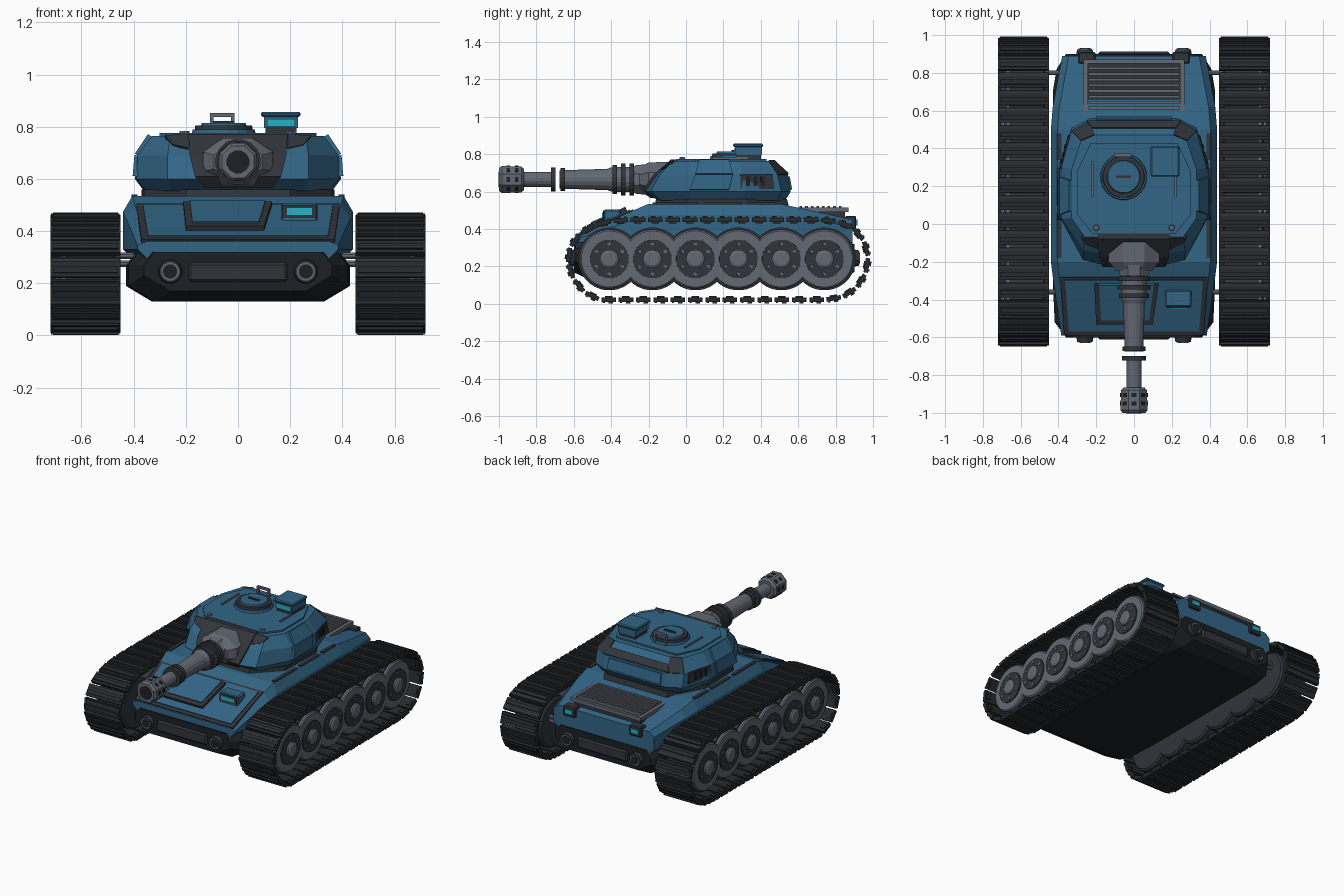
import bpy, bmesh, math
from mathutils import Vector, Matrix

old = bpy.data.objects.get("Cube")
if old:
    bpy.data.objects.remove(old, do_unlink=True)


def material(name, rgb):
    m = bpy.data.materials.new(name)
    m.use_nodes = True
    m.diffuse_color = (*rgb, 1)
    m.node_tree.nodes["Principled BSDF"].inputs["Base Color"].default_value = (*rgb, 1)
    return m


BLUE = material("armour blue", (0.032, 0.13, 0.235))
BLACK = material("hull black", (0.012, 0.015, 0.018))
DARK = material("dark steel", (0.03, 0.034, 0.042))
RUBBER = material("track black", (0.02, 0.023, 0.026))
GREY = material("gun grey", (0.125, 0.138, 0.168))
CYAN = material("lamp cyan", (0.02, 0.45, 0.57))


def finish(name, bm, *mats):
    bmesh.ops.recalc_face_normals(bm, faces=bm.faces)
    me = bpy.data.meshes.new(name)
    bm.to_mesh(me)
    bm.free()
    for m in mats:
        me.materials.append(m)
    ob = bpy.data.objects.new(name, me)
    bpy.context.collection.objects.link(ob)
    return ob


def bevel(ob, w):
    mod = ob.modifiers.new("bevel", 'BEVEL')
    mod.width, mod.segments, mod.limit_method = w, 1, 'ANGLE'
    return ob


def loft(name, rings, mat):
    """Skin equal-length loops and cap both ends."""
    bm = bmesh.new()
    loops = [[bm.verts.new(p) for p in r] for r in rings]
    n = len(loops[0])
    for a, b in zip(loops, loops[1:]):
        for i in range(n):
            j = (i + 1) % n
            bm.faces.new((a[i], a[j], b[j], b[i]))
    bm.faces.new(loops[0])
    bm.faces.new(loops[-1])
    return finish(name, bm, mat)


def box(name, lo, hi, mat, w=0.0):
    x, y, z = lo
    X, Y, Z = hi
    ob = loft(name, [[(x, y, h), (X, y, h), (X, Y, h), (x, Y, h)] for h in (z, Z)], mat)
    return bevel(ob, w) if w else ob


def plate(name, pts, t, mat, sink=0.01):
    """Flat slab on a counter-clockwise outline, thickened along its normal."""
    p = [Vector(q) for q in pts]
    n = (p[1] - p[0]).cross(p[2] - p[0]).normalized()
    return loft(name, [[q - n * sink for q in p], [q + n * t for q in p]], mat)


def lathe(name, centre, axis, profile, sides, mat, squash=1.0):
    """Turn (distance, radius) pairs about the x, y or z axis."""
    c = Vector(centre)
    rings = []
    for d, r in profile:
        ring = []
        for k in range(sides):
            a = 2 * math.pi * (k + 0.5) / sides
            u, v = r * math.cos(a), r * math.sin(a) * squash
            ring.append(c + Vector({'x': (d, u, v), 'y': (u, d, v), 'z': (u, v, d)}[axis]))
        rings.append(ring)
    return loft(name, rings, mat)


def mirrored(half):
    return half + [(-x, *rest) for x, *rest in reversed(half)]


def along_y(name, sections, mat):
    return loft(name, [[(x, y, z) for x, z in mirrored(h)] for y, h in sections], mat)


def along_z(name, sections, mat):
    return loft(name, [[(x, y, z) for x, y in mirrored(h)] for z, h in sections], mat)


# Hull
def tub(w, z):
    return [(w - 0.1, z), (w, z + 0.06), (w, 0.27), (w - 0.04, 0.32)]


along_y("lower_hull", [(-0.6, tub(0.36, 0.17)), (-0.52, tub(0.42, 0.13)), (-0.3, tub(0.43, 0.13)),
                       (0.7, tub(0.43, 0.13)), (0.82, tub(0.41, 0.13)), (0.9, tub(0.36, 0.17))], BLACK)


def shell(w, zs, zt):
    return [(w - 0.05, 0.28), (w, 0.33), (w, zs), (w - 0.035, zt)]


along_y("upper_hull", [(-0.59, shell(0.385, 0.345, 0.36)), (-0.28, shell(0.43, 0.45, 0.5)),
                       (-0.2, shell(0.44, 0.475, 0.535)), (0.5, shell(0.44, 0.475, 0.535)),
                       (0.62, shell(0.43, 0.46, 0.51)), (0.89, shell(0.38, 0.42, 0.45))], BLUE)


# Sloped front plate with crew hatch
def slope(x, y):
    return (x, y, 0.36 + (y + 0.59) * 0.452)


def front_plate(name, xa, xb, xc, xd, y0, y1, t, mat):
    plate(name, [slope(xa, y0), slope(xb, y0), slope(xc, y1), slope(xd, y1)], t, mat)


front_plate("front_plate_frame", -0.37, 0.37, 0.39, -0.39, -0.585, -0.28, 0.006, DARK)
front_plate("front_plate", -0.345, 0.345, 0.365, -0.365, -0.565, -0.295, 0.012, BLUE)
front_plate("driver_hatch_frame", -0.2, 0.1, 0.13, -0.21, -0.52, -0.31, 0.03, DARK)
front_plate("driver_hatch", -0.175, 0.08, 0.105, -0.185, -0.495, -0.31, 0.036, BLUE)
box("front_lamp_housing", (0.165, -0.44, 0.41), (0.305, -0.35, 0.505), BLUE, 0.008)
box("front_lamp_frame", (0.17, -0.445, 0.45), (0.3, -0.438, 0.5), DARK)
box("front_lamp_glass", (0.187, -0.45, 0.462), (0.283, -0.444, 0.488), CYAN)

# Bumpers and round lamps at both ends
for end, s, y in (("front", -1, -0.6), ("rear", 1, 0.9)):
    ys = sorted((y - s * 0.02, y + s * 0.012))
    box(end + "_bumper_panel", (-0.19, ys[0], 0.205), (0.19, ys[1], 0.28), DARK, 0.01)
    for x in (-0.26, 0.26):
        lathe(end + "_lamp_ring", (x, y, 0.245), 'y', [(0, 0.047), (s * 0.025, 0.042)], 12, DARK)
        lathe(end + "_lamp_rim", (x, y, 0.245), 'y', [(0, 0.035), (s * 0.028, 0.035)], 12, GREY)
        lathe(end + "_lamp_lens", (x, y, 0.245), 'y', [(0, 0.028), (s * 0.031, 0.028)], 12, BLACK)
for x in (-0.25, 0.25):
    box("tail_light_housing", (x - 0.045, 0.85, 0.4), (x + 0.045, 0.91, 0.47), DARK, 0.006)
    box("tail_light", (x - 0.03, 0.9, 0.42), (x + 0.03, 0.917, 0.45), CYAN)

# Engine grille
box("grille_base", (-0.25, 0.59, 0.44), (0.25, 0.85, 0.502), DARK)
for x in (-0.255, 0.255):
    box("grille_side", (x - 0.012, 0.58, 0.49), (x + 0.012, 0.865, 0.515), GREY)
for y in (0.585, 0.86):
    box("grille_end", (-0.265, y - 0.01, 0.49), (0.265, y + 0.01, 0.515), GREY)
for i in range(8):
    y = 0.615 + i * 0.03
    box("grille_slat", (-0.24, y - 0.008, 0.495), (0.24, y + 0.006, 0.522), GREY)

# Deck trim and suspension arms
for s in (-1, 1):
    for y0, y1 in ((-0.18, 0.06), (0.1, 0.3), (0.34, 0.48)):
        xs = sorted((s * 0.385, s * 0.408))
        box("deck_trim", (xs[0], y0, 0.52), (xs[1], y1, 0.541), DARK)
    for y in (-0.36, 0.8):
        for z in (0.275, 0.305):
            lathe("suspension_arm", (0, y, z), 'x', [(s * 0.36, 0.013), (s * 0.52, 0.013)], 8, GREY)

# Tracks: links stepped round a closed path
PATH = [Vector(p) for p in ((-0.46, 0.022), (0.8, 0.022), (0.89, 0.06), (0.95, 0.13), (0.978, 0.22),
                            (0.97, 0.3), (0.93, 0.38), (0.86, 0.43), (0.75, 0.45), (-0.36, 0.45),
                            (-0.5, 0.42), (-0.59, 0.36), (-0.638, 0.27), (-0.625, 0.17), (-0.56, 0.07))]
EDGES = list(zip(PATH, PATH[1:] + PATH[:1]))
LENGTH = sum((b - a).length for a, b in EDGES)


def on_path(d):
    d %= LENGTH
    for a, b in EDGES:
        step = (b - a).length
        if d <= step:
            return a.lerp(b, d / step)
        d -= step
    return PATH[0]


LINKS = 40
for side, s in (("right", -1), ("left", 1)):
    bm = bmesh.new()
    for i in range(LINKS):
        a, b = on_path(i * LENGTH / LINKS), on_path((i + 1) * LENGTH / LINKS)
        mid, t = (a + b) / 2, (b - a).normalized()
        rot = Matrix(((1, 0, 0), (0, t.x, -t.y), (0, t.y, t.x))).to_4x4()
        place = Matrix.Translation((s * 0.585, mid.x, mid.y)) @ rot
        # link plate, end blocks, tread bars: offset x, y, z then size, slot
        for ox, oy, oz, w, l, h, slot in ((0, 0, 0, 0.268, 0.078, 0.024, 0), (0, 0.012, -0.013, 0.25, 0.024, 0.016, 0),
                                          (0, -0.026, -0.012, 0.262, 0.012, 0.012, 1),
                                          (0.11, 0, 0.012, 0.03, 0.04, 0.014, 0), (-0.11, 0, 0.012, 0.03, 0.04, 0.014, 0)):
            m = place @ Matrix.Translation((ox, oy, oz)) @ Matrix.Diagonal((w, l, h, 1))
            vs = bmesh.ops.create_cube(bm, size=1, matrix=m)["verts"]
            for f in {f for v in vs for f in v.link_faces}:
                f.material_index = slot
    finish(side + "_track", bm, RUBBER, DARK)

    # Road wheels
    for i in range(6):
        c = (0, -0.41 + i * 0.23, 0.24)
        lathe(side + "_wheel_tyre", c, 'x', [(s * 0.47, 0.155), (s * 0.48, 0.168), (s * 0.66, 0.168)], 32, DARK)
        lathe(side + "_wheel_rim", c, 'x', [(s * 0.5, 0.158), (s * 0.675, 0.158), (s * 0.682, 0.15)], 32, GREY)
        lathe(side + "_wheel_disc", c, 'x', [(s * 0.6, 0.107), (s * 0.689, 0.103)], 24, DARK)
        lathe(side + "_wheel_hub", c, 'x', [(s * 0.6, 0.052), (s * 0.7, 0.05), (s * 0.708, 0.036)], 16, GREY)
        for k in range(6):
            a = math.pi * (k + 0.5) / 3
            lathe(side + "_wheel_bolt", (0, c[1] + 0.08 * math.cos(a), c[2] + 0.08 * math.sin(a)), 'x',
                  [(s * 0.68, 0.012), (s * 0.694, 0.01)], 6, GREY)

# Turret
along_z("turret_ring", [(0.52, [(0.2, -0.17), (0.36, 0.0), (0.37, 0.32), (0.24, 0.55)]),
                        (0.56, [(0.2, -0.16), (0.36, 0.0), (0.37, 0.32), (0.24, 0.54)])], DARK)
along_z("turret_body", [
    (0.553, [(0.14, -0.15), (0.25, -0.13), (0.35, 0.02), (0.36, 0.3), (0.3, 0.49), (0.2, 0.53)]),
    (0.6, [(0.15, -0.22), (0.27, -0.19), (0.39, 0.03), (0.395, 0.32), (0.33, 0.51), (0.23, 0.56)]),
    (0.69, [(0.15, -0.16), (0.27, -0.14), (0.385, 0.03), (0.385, 0.3), (0.33, 0.49), (0.23, 0.545)]),
    (0.765, [(0.15, -0.07), (0.26, -0.07), (0.33, 0.03), (0.33, 0.29), (0.28, 0.44), (0.21, 0.47)])], BLUE)
along_z("turret_front_panel", [
    (0.565, [(0.13, -0.19), (0.13, 0)]), (0.61, [(0.165, -0.228), (0.165, 0)]),
    (0.69, [(0.185, -0.175), (0.185, 0)]), (0.772, [(0.19, -0.08), (0.19, -0.05)])], DARK)
along_z("roof_plate", [(0.75, [(0.22, -0.05), (0.3, 0.05), (0.3, 0.28), (0.23, 0.43)]),
                       (0.775, [(0.22, -0.05), (0.3, 0.05), (0.3, 0.28), (0.23, 0.43)])], BLUE)
plate("rear_panel", [(0.2, 0.56, 0.61), (-0.2, 0.56, 0.61), (-0.2, 0.547, 0.68), (0.2, 0.547, 0.68)], 0.008, BLUE)
plate("rear_upper_trim", [(0.25, 0.542, 0.695), (-0.25, 0.542, 0.695), (-0.22, 0.505, 0.73), (0.22, 0.505, 0.73)],
      0.008, DARK)

for s in (-1, 1):
    def side_plate(name, pts, t, mat):
        pts = [(s * x, y, z) for x, y, z in pts]
        plate(name, pts if s > 0 else pts[::-1], t, mat)
    side_plate("side_armour_lower", [(0.392, 0.02, 0.61), (0.392, 0.23, 0.61), (0.385, 0.25, 0.69), (0.385, 0.05, 0.69)], 0.012, BLUE)
    side_plate("side_armour_upper", [(0.385, 0.05, 0.69), (0.385, 0.25, 0.69), (0.335, 0.23, 0.765), (0.335, 0.07, 0.765)], 0.012, BLUE)
    side_plate("side_vent", [(0.388, 0.29, 0.615), (0.344, 0.47, 0.615), (0.342, 0.46, 0.69), (0.385, 0.29, 0.69)], 0.006, DARK)
    for y in (0.32, 0.36, 0.4):
        x = 0.395 - (y - 0.29) * 0.25
        side_plate("vent_slot", [(x, y, 0.63), (x - 0.005, y + 0.02, 0.63), (x - 0.007, y + 0.02, 0.68), (x - 0.002, y, 0.68)], 0.004, BLACK)
    side_plate("rear_corner_trim", [(0.33, 0.49, 0.69), (0.23, 0.545, 0.69), (0.21, 0.47, 0.765), (0.28, 0.44, 0.765)], 0.006, DARK)
    side_plate("front_corner_trim", [(0.19, -0.13, 0.715), (0.25, -0.105, 0.728), (0.28, -0.07, 0.764), (0.19, -0.07, 0.767)], 0.006, DARK)
    xs = sorted((s * 0.215, s * 0.225))
    box("roof_rail", (xs[0], 0.14, 0.77), (xs[1], 0.33, 0.784), GREY)
    lathe("roof_stud", (s * 0.2, -0.02, 0.77), 'z', [(0, 0.018), (0.014, 0.014)], 8, GREY)

# Commander hatch
HATCH = (-0.055, 0.25, 0.77)
lathe("hatch_collar", HATCH, 'z', [(0, 0.125), (0.02, 0.12)], 20, BLUE)
lathe("hatch_ring", HATCH, 'z', [(0, 0.115), (0.035, 0.11)], 20, DARK)
lathe("hatch_lid", HATCH, 'z', [(0.03, 0.09), (0.045, 0.085)], 20, BLUE)
box("hatch_bar", (-0.095, 0.243, 0.81), (-0.015, 0.257, 0.822), DARK)
for x in (-0.1, -0.02):
    box("handle_post", (x - 0.007, 0.355, 0.775), (x + 0.007, 0.372, 0.85), GREY)
box("handle_grip", (-0.107, 0.355, 0.838), (-0.013, 0.372, 0.852), GREY)

# Sight box
box("sight_base", (0.105, 0.27, 0.765), (0.225, 0.4, 0.8), DARK)
box("sight_body", (0.1, 0.262, 0.795), (0.23, 0.405, 0.838), BLUE)
box("sight_glass", (0.112, 0.256, 0.8), (0.218, 0.263, 0.83), CYAN)
box("sight_roof", (0.088, 0.252, 0.838), (0.24, 0.412, 0.857), BLUE, 0.006)

# Gun
GUN = (0, 0, 0.665)
lathe("mantlet", GUN, 'y', [(-0.08, 0.15), (-0.2, 0.145), (-0.25, 0.1)], 8, GREY, 0.68)
lathe("barrel_collar", GUN, 'y', [(-0.2, 0.09), (-0.27, 0.082), (-0.3, 0.06)], 8, GREY)
for y, r in ((-0.29, 0.086), (-0.335, 0.088), (-0.38, 0.08), (-0.66, 0.062), (-0.71, 0.066)):
    lathe("barrel_band", GUN, 'y', [(y - 0.012, r), (y + 0.012, r)], 16, DARK)
lathe("barrel_sleeve", GUN, 'y', [(-0.25, 0.07), (-0.4, 0.066), (-0.42, 0.058), (-0.675, 0.05)], 16, GREY)
lathe("barrel", GUN, 'y', [(-0.7, 0.042), (-0.89, 0.04)], 16, GREY)
lathe("muzzle_brake", GUN, 'y', [(-0.865, 0.06), (-0.88, 0.074), (-0.985, 0.078), (-1.0, 0.066)], 8, GREY)
lathe("muzzle_bore", GUN, 'y', [(-0.99, 0.045), (-1.003, 0.045)], 12, BLACK)
for k in range(8):
    a = math.pi * k / 4
    out = Vector((math.cos(a), 0, math.sin(a)))
    across = Vector((-math.sin(a), 0, math.cos(a)))
    for y in (-0.905, -0.95):
        c = Vector(GUN) + out * 0.0705 + Vector((0, y, 0))
        loft("muzzle_port", [[c + out * o + across * u + Vector((0, v, 0)) for u, v in
                              ((-0.013, -0.01), (0.013, -0.01), (0.013, 0.01), (-0.013, 0.01))]
                             for o in (-0.006, 0.003)], BLACK)
